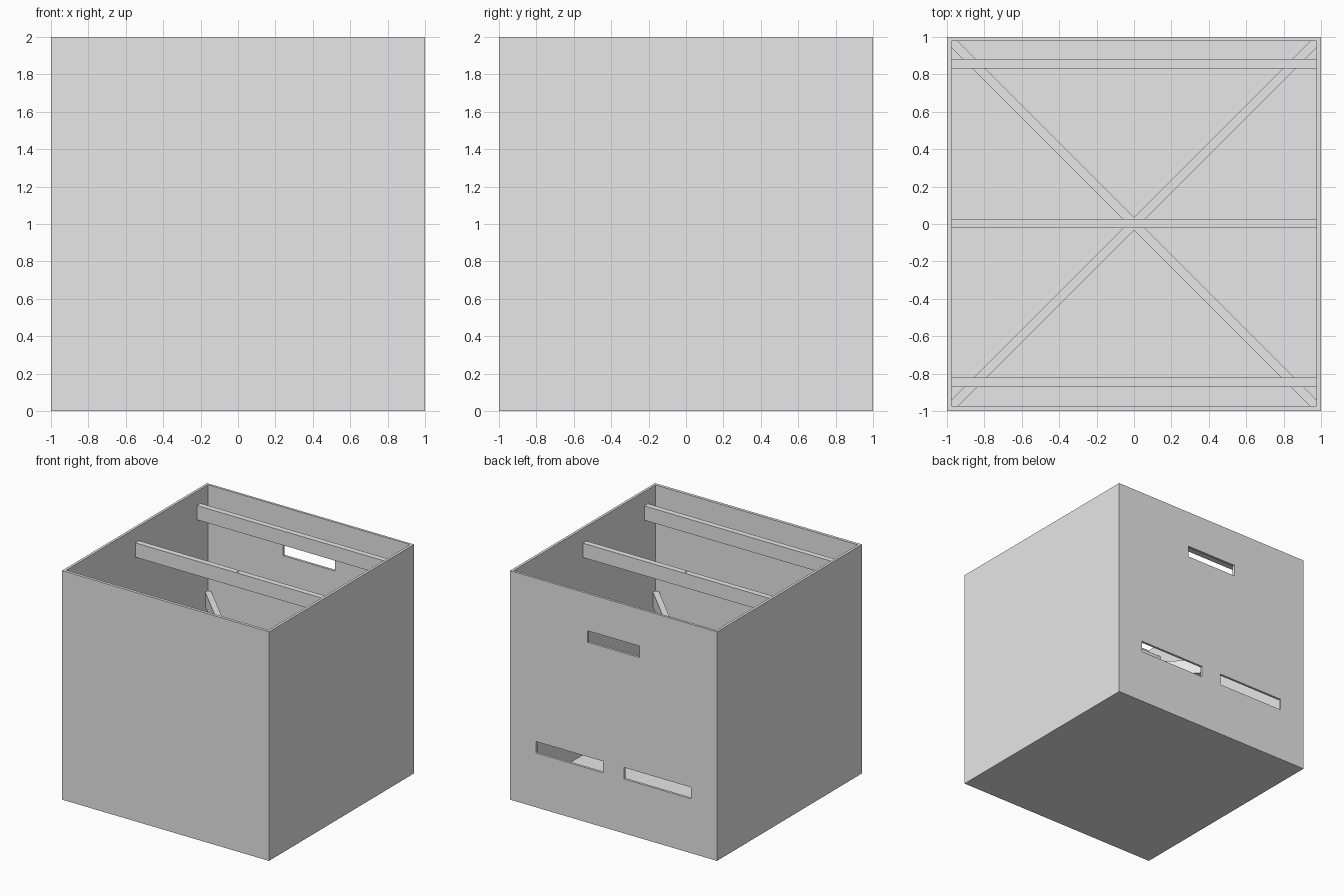
import bpy
import bmesh

old = bpy.data.objects.get("Cube")
if old:
    bpy.data.objects.remove(old, do_unlink=True)

# Single plain grey for every part
grey = bpy.data.materials.new("plain_grey")
grey.use_nodes = True
grey.diffuse_color = (0.8, 0.8, 0.8, 1)
grey.node_tree.nodes["Principled BSDF"].inputs["Base Color"].default_value = (0.8, 0.8, 0.8, 1)


def finish(name, bm):
    bmesh.ops.recalc_face_normals(bm, faces=bm.faces)
    mesh = bpy.data.meshes.new(name)
    bm.to_mesh(mesh)
    bm.free()
    mesh.materials.append(grey)
    obj = bpy.data.objects.new(name, mesh)
    bpy.context.collection.objects.link(obj)
    return obj


def box(name, low, high):
    bm = bmesh.new()
    bmesh.ops.create_cube(bm, size=1)
    for v in bm.verts:
        v.co = [(a + b) / 2 + c * (b - a) for a, b, c in zip(low, high, v.co)]
    return finish(name, bm)


def prism(name, outline, bottom, top):
    bm = bmesh.new()
    face = bm.faces.new([bm.verts.new((x, y, bottom)) for x, y in outline])
    made = bmesh.ops.extrude_face_region(bm, geom=[face])["geom"]
    verts = [g for g in made if isinstance(g, bmesh.types.BMVert)]
    bmesh.ops.translate(bm, verts=verts, vec=(0, 0, top - bottom))
    return finish(name, bm)


def cut(target, cutter):
    cutter.hide_render = True
    mod = target.modifiers.new("cut", "BOOLEAN")
    mod.operation = "DIFFERENCE"
    mod.solver = "EXACT"
    mod.object = cutter
    bpy.context.view_layer.objects.active = target
    bpy.ops.object.modifier_apply(modifier=mod.name)
    bpy.data.objects.remove(cutter, do_unlink=True)


# Open-topped shell with thin walls
inner = 0.977
back, front = 0.979, -0.974
shell = box("open_box", (-1, -1, 0), (1, 1, 2))
cut(shell, box("cavity_cutter", (-inner, front, 0.025), (inner, back, 2.2)))

# Back wall openings: one upper slot, two lower slots
for left, right, low in ((-0.25, 0.25, 1.575), (-0.75, -0.1, 0.475), (0.1, 0.75, 0.475)):
    cut(shell, box("slot_cutter", (left, 0.9, low), (right, 1.1, low + 0.1)))

# Three crossbars near the top
for label, y in (("front", -0.847), ("middle", 0.003), ("back", 0.856)):
    box(label + "_crossbar", (-inner, y - 0.025, 1.75), (inner, y + 0.025, 1.875))

# Diagonal braces crossing at mid height, pointed into the corners
w = 0.035
c = inner
half = [(c, c), (c - w, c), (-c, w - c)]
outline = half + [(-x, -y) for x, y in half]
for label, side in (("rising", 1), ("falling", -1)):
    prism(label + "_diagonal_brace", [(side * x, y + 0.002) for x, y in outline], 0.95, 1.075)

# Small pin at the centre of the middle crossbar
bm = bmesh.new()
bmesh.ops.create_cone(bm, cap_ends=True, segments=12, radius1=0.008, radius2=0.008, depth=0.02)
bmesh.ops.translate(bm, verts=bm.verts, vec=(0, 0.003, 1.87))
finish("centre_pin", bm)
